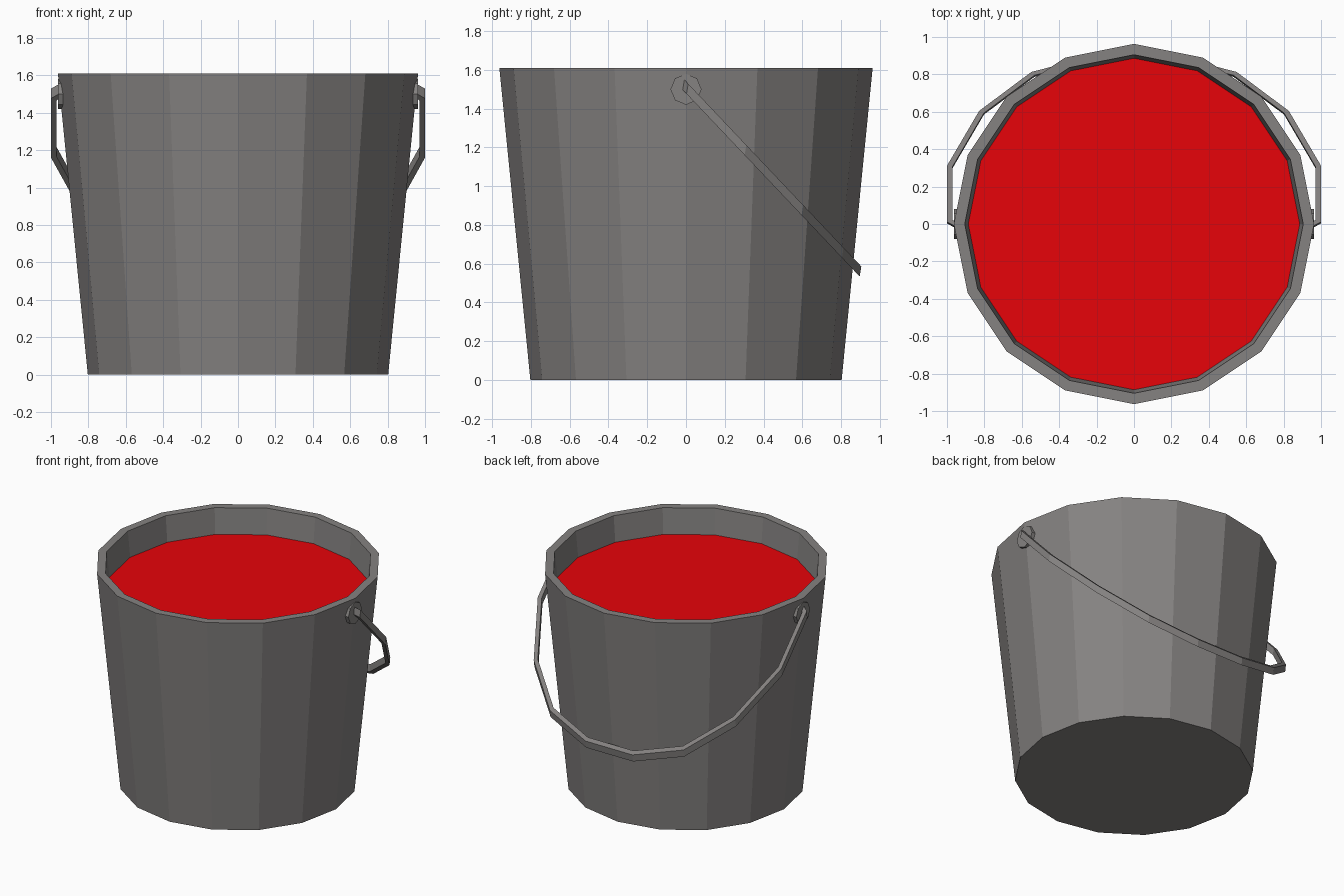
import bpy, bmesh, math
from mathutils import Vector

if "Cube" in bpy.data.objects:
    bpy.data.objects.remove(bpy.data.objects["Cube"])

SIDES = 16


def material(name, rgb):
    mat = bpy.data.materials.new(name)
    mat.diffuse_color = (*rgb, 1)
    mat.use_nodes = True
    mat.node_tree.nodes["Principled BSDF"].inputs["Base Color"].default_value = mat.diffuse_color
    return mat


metal = material("dark_metal", (0.235, 0.225, 0.22))
red = material("red_paint", (0.8, 0.001, 0.003))


def make_object(name, bm, mat):
    bmesh.ops.recalc_face_normals(bm, faces=bm.faces)
    mesh = bpy.data.meshes.new(name)
    bm.to_mesh(mesh)
    bm.free()
    mesh.materials.append(mat)
    obj = bpy.data.objects.new(name, mesh)
    bpy.context.collection.objects.link(obj)
    return obj


def bridge(bm, rings):
    for a, b in zip(rings, rings[1:]):
        n = len(a)
        for i in range(n):
            j = (i + 1) % n
            bm.faces.new((a[i], a[j], b[j], b[i]))
    bm.faces.new(rings[0])
    bm.faces.new(rings[-1])


def ring(bm, r, z):
    step = 2 * math.pi / SIDES
    return [bm.verts.new((r * math.cos(i * step), r * math.sin(i * step), z))
            for i in range(SIDES)]


# Tapered bucket with wall thickness: outside, rim, inside
bm = bmesh.new()
profile = [(0.803, 0), (0.963, 1.61), (0.905, 1.61), (0.75, 0.05)]
bridge(bm, [ring(bm, r, z) for r, z in profile])
make_object("bucket", bm, metal)

# Paint surface
bm = bmesh.new()
bm.faces.new(ring(bm, 0.888, 1.42))
make_object("paint", bm, red)

# Octagonal handle mounts on both sides
for name, side in (("right_mount", 1), ("left_mount", -1)):
    bpy.ops.mesh.primitive_cylinder_add(
        vertices=8, radius=0.08, depth=0.03,
        location=(side * 0.948, 0, 1.5), rotation=(0, math.pi / 2, 0))
    bpy.context.object.name = name
    bpy.context.object.data.materials.append(metal)

# Hanging handle: strip with an upright section swept along a tilted path
PIVOT = Vector((0, 0, 1.51))
down = Vector((0, 1, -1.055)).normalized()
across = Vector((1, 0, 0))
upper_edge = across.cross(down) * 0.021 - down * 0.016
stretch = math.hypot(1, 1.055)
half = [(0.94, -0.012), (0.985, 0.012), (0.985, 0.305), (0.815, 0.595),
        (0.54, 0.80), (0.19, 0.89)]
path = [Vector((x, y * stretch)) for x, y in half]
path += [Vector((-p.x, p.y)) for p in reversed(path)]

bm = bmesh.new()
rings = []
for i, p in enumerate(path):
    t_in = (p - path[i - 1]) if i else path[1] - p
    t_out = (path[i + 1] - p) if i < len(path) - 1 else t_in
    t_in, t_out = t_in.normalized(), t_out.normalized()
    t = (t_in + t_out).normalized()
    n = Vector((-t.y, t.x)) / t.dot(t_in)
    section = []
    for a, b in ((-1, -1), (1, -1), (1, 1), (-1, 1)):
        q = p + n * 0.015 * a
        section.append(bm.verts.new(
            PIVOT + across * q.x + down * q.y + upper_edge * b))
    rings.append(section)
bridge(bm, rings)
make_object("handle", bm, metal)
